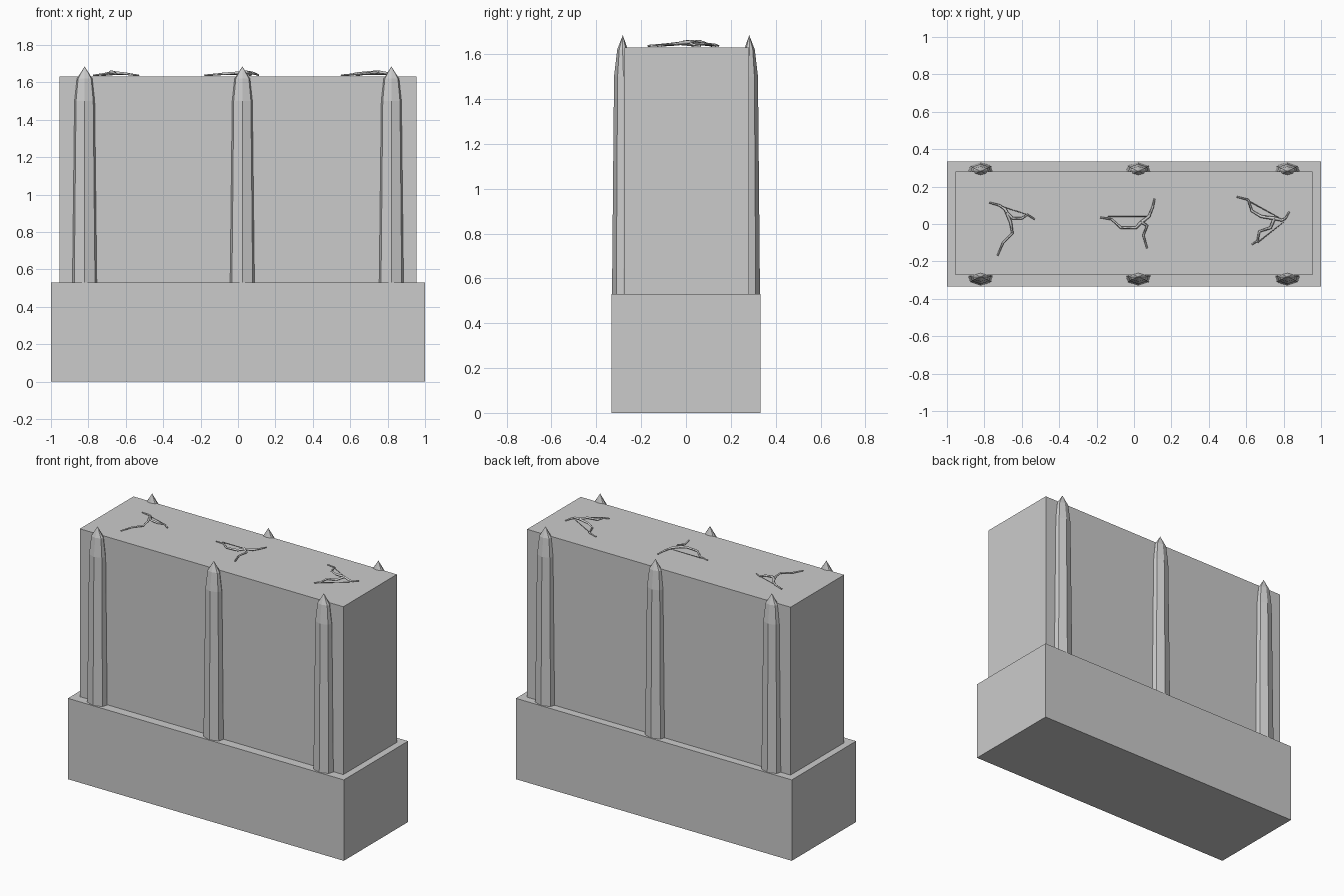
import bpy, bmesh, math
from mathutils import Vector

if "Cube" in bpy.data.objects:
    bpy.data.objects.remove(bpy.data.objects["Cube"])


def box(name, size, loc):
    bpy.ops.mesh.primitive_cube_add(size=1, location=loc)
    ob = bpy.context.object
    ob.name = name
    ob.scale = size
    bpy.ops.object.transform_apply(location=False, rotation=False, scale=True)
    return ob


# planter and clipped hedge block
box("planter_box", (2, 0.666, 0.53), (0, 0, 0.265))
box("hedge_block", (1.91, 0.555, 1.10), (0, 0.004, 1.08))

# octagonal tapering stakes: (z, half width, half depth, distance from centre line)
RINGS = [(0.53, 0.065, 0.050, 0.280), (1.50, 0.054, 0.042, 0.279),
         (1.62, 0.041, 0.024, 0.283)]
TIP = (1.685, 0.282)


def stake(name, x, side):
    bm = bmesh.new()
    rings = []
    for z, hw, hd, y in RINGS:
        # flattened octagon with corners on the wide sides
        pts = [(1, 0), (0.85, 0.62), (0, 1), (-0.85, 0.62),
               (-1, 0), (-0.85, -0.62), (0, -1), (0.85, -0.62)]
        rings.append([bm.verts.new((x + a * hw, side * y + b * hd, z)) for a, b in pts])
    for lo, hi in zip(rings, rings[1:]):
        for i in range(8):
            j = (i + 1) % 8
            bm.faces.new((lo[i], lo[j], hi[j], hi[i]))
    tip = bm.verts.new((x, side * TIP[1], TIP[0]))
    for i in range(8):
        bm.faces.new((rings[-1][i], rings[-1][(i + 1) % 8], tip))
    bm.faces.new(rings[0][::-1])
    bmesh.ops.recalc_face_normals(bm, faces=bm.faces)
    me = bpy.data.meshes.new(name)
    bm.to_mesh(me)
    bm.free()
    bpy.context.collection.objects.link(bpy.data.objects.new(name, me))


for i, x in enumerate((-0.82, 0.023, 0.82)):
    stake(f"front_stake_{i + 1}", x, -1)
    stake(f"back_stake_{i + 1}", x, 1)


# twig sprigs lying on the hedge top
def twigs(name, paths, radius):
    cu = bpy.data.curves.new(name, 'CURVE')
    cu.dimensions = '3D'
    cu.bevel_depth = radius
    cu.bevel_resolution = 0
    cu.use_fill_caps = True
    for path in paths:
        sp = cu.splines.new('POLY')
        sp.points.add(len(path) - 1)
        for k, (x, y, z) in enumerate(path):
            sp.points[k].co = (x, y, z, 1)
            sp.points[k].radius = 1 - 0.5 * k / (len(path) - 1)
    ob = bpy.data.objects.new(name, cu)
    bpy.context.collection.objects.link(ob)
    bpy.ops.object.select_all(action='DESELECT')
    ob.select_set(True)
    bpy.context.view_layer.objects.active = ob
    bpy.ops.object.convert(target='MESH')


# each sprig: arms as (x, y) points running outward from the hub
SPRIGS = [
    [[(-0.68, 0.06), (-0.69, 0.08), (-0.72, 0.10), (-0.775, 0.115)],
     [(-0.68, 0.06), (-0.65, 0.03), (-0.60, 0.03), (-0.57, 0.05), (-0.53, 0.025)],
     [(-0.68, 0.06), (-0.66, 0.01), (-0.65, -0.05), (-0.70, -0.10), (-0.73, -0.17)]],
    [[(0.04, 0.01), (0.08, 0.04), (0.10, 0.09), (0.11, 0.135)],
     [(0.04, 0.01), (0.01, -0.02), (-0.07, -0.02), (-0.12, 0.025), (-0.18, 0.035)],
     [(0.04, 0.01), (0.07, -0.01), (0.05, -0.06), (0.07, -0.13)]],
    [[(0.75, 0.03), (0.79, 0.02), (0.81, 0.03), (0.83, 0.065)],
     [(0.75, 0.03), (0.68, 0.04), (0.63, 0.07), (0.61, 0.13), (0.55, 0.145)],
     [(0.75, 0.03), (0.73, -0.02), (0.67, -0.04), (0.66, -0.09), (0.63, -0.11)]],
]
for n, arms in enumerate(SPRIGS):
    # the hub is raised, tips rest on the hedge
    lifted = [[(x, y, 1.637 + 0.018 * (1 - k / (len(a) - 1))) for k, (x, y) in enumerate(a)]
              for a in arms]
    twigs(f"twig_sprig_{n + 1}", lifted, 0.009)
# thin straight stems beside the sprigs
STEMS = [[(-0.76, 0.11), (-0.57, 0.05)], [(-0.14, 0.04), (0.08, 0.04)],
         [(0.60, 0.13), (0.80, 0.02)], [(0.66, -0.10), (0.80, 0.01)]]
twigs("twig_stems", [[(x, y, 1.642) for x, y in s] for s in STEMS], 0.003)
